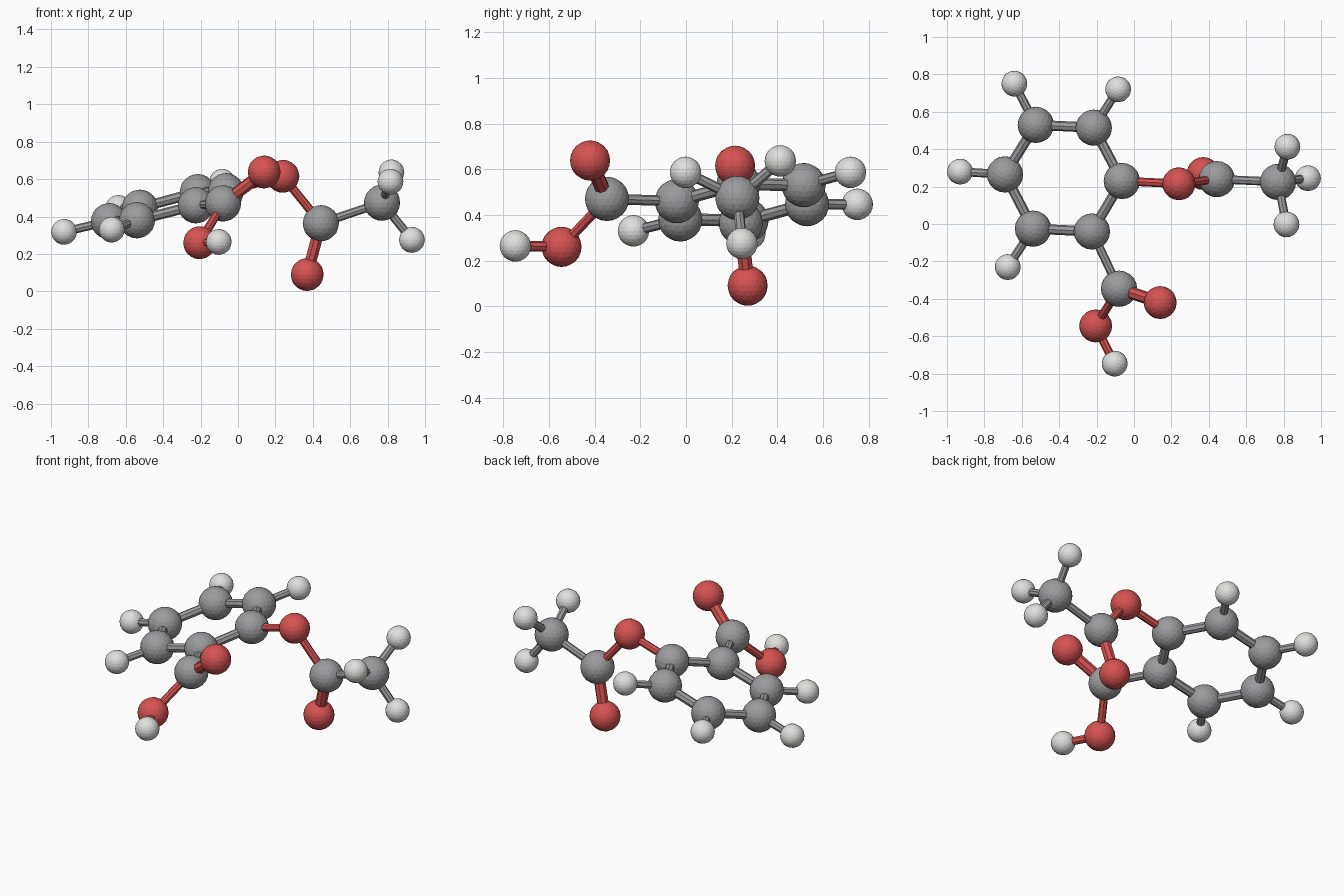
import bpy
from mathutils import Vector

if "Cube" in bpy.data.objects:
    bpy.data.objects.remove(bpy.data.objects["Cube"])


def material(name, rgb):
    m = bpy.data.materials.new(name)
    m.diffuse_color = (*rgb, 1)
    m.use_nodes = True
    m.node_tree.nodes["Principled BSDF"].inputs["Base Color"].default_value = m.diffuse_color
    return m


GREY = material("carbon grey", (0.33, 0.33, 0.34))
RED = material("oxygen red", (0.68, 0.085, 0.085))
WHITE = material("hydrogen white", (0.74, 0.74, 0.73))

# element: ball radius, colour, label
KIND = {"C": (0.097, GREY, "carbon"), "O": (0.088, RED, "oxygen"), "H": (0.069, WHITE, "hydrogen")}

# Atom centres, grouped by part of the molecule
ATOMS = {
    # ring
    "C1": (-0.065, 0.23, 0.535), "C2": (-0.225, -0.04, 0.46), "C3": (-0.54, -0.025, 0.38),
    "C4": (-0.69, 0.265, 0.375), "C5": (-0.525, 0.53, 0.447), "C6": (-0.215, 0.515, 0.53),
    "H3": (-0.675, -0.23, 0.33), "H4": (-0.93, 0.28, 0.318),
    "H5": (-0.64, 0.75, 0.446), "H6": (-0.085, 0.72, 0.586),
    # ester arm
    "O1": (0.24, 0.215, 0.615), "C7": (0.443, 0.24, 0.364), "O2": (0.37, 0.27, 0.09),
    "C8": (0.77, 0.225, 0.474), "H7": (0.82, 0.413, 0.636),
    "H8": (0.93, 0.245, 0.275), "H9": (0.815, -0.002, 0.586),
    # acid arm
    "C9": (-0.08, -0.346, 0.47), "O3": (0.14, -0.42, 0.638),
    "O4": (-0.205, -0.545, 0.26), "H10": (-0.103, -0.747, 0.264),
}

SINGLE, RING, DOUBLE = 0.023, 0.027, 0.033
BONDS = [(f"C{i}", f"C{i % 6 + 1}", RING) for i in range(1, 7)]
BONDS += [(f"C{i}", f"H{i}", SINGLE) for i in range(3, 7)]
BONDS += [("C8", f"H{i}", SINGLE) for i in (7, 8, 9)]
BONDS += [("C1", "O1", SINGLE), ("O1", "C7", SINGLE), ("C7", "O2", DOUBLE), ("C7", "C8", SINGLE),
          ("C2", "C9", SINGLE), ("C9", "O3", DOUBLE), ("C9", "O4", SINGLE), ("O4", "H10", SINGLE)]

# Balls
for key, pos in ATOMS.items():
    radius, mat, label = KIND[key[0]]
    bpy.ops.mesh.primitive_ico_sphere_add(subdivisions=3, radius=radius, location=pos)
    ball = bpy.context.object
    ball.name = f"{label}_ball_{key[1:]}"
    ball.data.materials.append(mat)

# Sticks: red when they touch an oxygen, otherwise grey
for a, b, radius in BONDS:
    p, q = Vector(ATOMS[a]), Vector(ATOMS[b])
    bpy.ops.mesh.primitive_cylinder_add(vertices=8, radius=radius, depth=(q - p).length, location=(p + q) / 2)
    stick = bpy.context.object
    stick.name = f"stick_{a}_{b}"
    stick.rotation_euler = (q - p).to_track_quat("Z", "Y").to_euler()
    stick.data.materials.append(RED if "O" in a + b else GREY)
